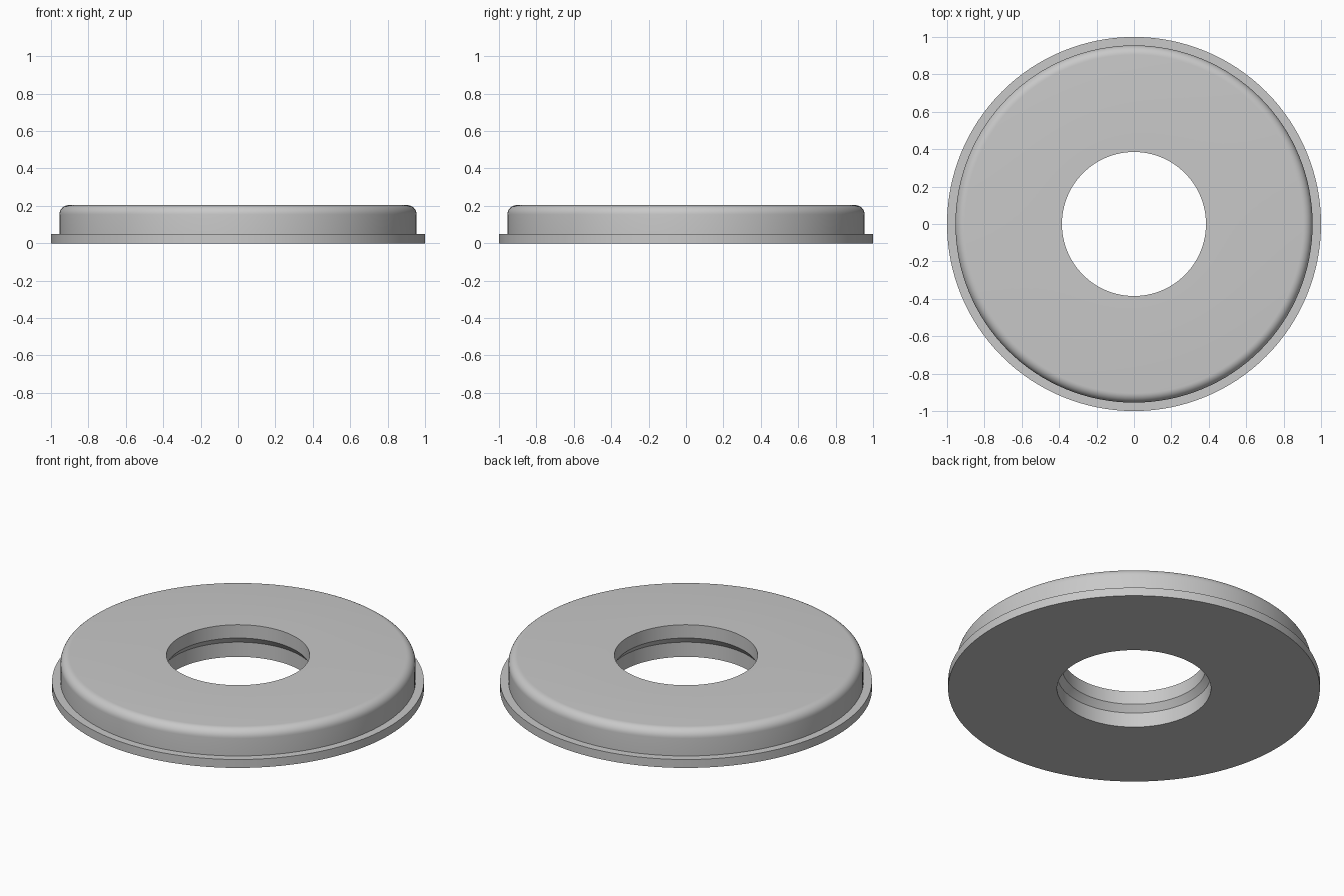
import bpy, bmesh, math
from mathutils import Matrix, Vector

if "Cube" in bpy.data.objects:
    bpy.data.objects.remove(bpy.data.objects["Cube"])

SEGMENTS = 128

grey = bpy.data.materials.new("light_grey")
grey.diffuse_color = (0.58, 0.58, 0.58, 1)
grey.use_nodes = True
grey.node_tree.nodes["Principled BSDF"].inputs["Base Color"].default_value = grey.diffuse_color


def arc(cx, cz, r, a0, a1, n):
    """Points of a rounded profile corner, angles in degrees."""
    angles = [math.radians(a0 + (a1 - a0) * i / n) for i in range(n + 1)]
    return [(cx + r * math.cos(a), cz + r * math.sin(a)) for a in angles]


def lathe(name, profile):
    """Spin a closed (radius, height) profile around z."""
    bm = bmesh.new()
    verts = [bm.verts.new((r, 0, z)) for r, z in profile]
    edges = [bm.edges.new((v, verts[(i + 1) % len(verts)])) for i, v in enumerate(verts)]
    bmesh.ops.spin(bm, geom=verts + edges, cent=(0, 0, 0), axis=(0, 0, 1),
                   angle=math.tau, steps=SEGMENTS, use_merge=True, use_duplicate=False)
    bmesh.ops.remove_doubles(bm, verts=bm.verts, dist=1e-5)
    bmesh.ops.recalc_face_normals(bm, faces=bm.faces)
    mesh = bpy.data.meshes.new(name)
    bm.to_mesh(mesh)
    bm.free()
    mesh.materials.append(grey)
    obj = bpy.data.objects.new(name, mesh)
    bpy.context.collection.objects.link(obj)
    bpy.context.view_layer.objects.active = obj
    obj.select_set(True)
    bpy.ops.object.shade_smooth_by_angle(angle=math.radians(30))
    return obj


# Ring with a thin outer flange, rounded top rim and a stepped, tapered bore
HEIGHT, FLANGE, FILLET = 0.204, 0.05, 0.05
BODY_R, BORE_TOP, BORE_BOTTOM = 0.955, 0.385, 0.414
profile = [(BORE_BOTTOM, 0), (1.0, 0), (1.0, FLANGE), (BODY_R, FLANGE)]
profile += arc(BODY_R - FILLET, HEIGHT - FILLET, FILLET, 0, 90, 8)
profile += [(BORE_TOP, HEIGHT), (BORE_TOP, 0.125), (BORE_BOTTOM, 0.087)]
lathe("flanged_ring", profile)
